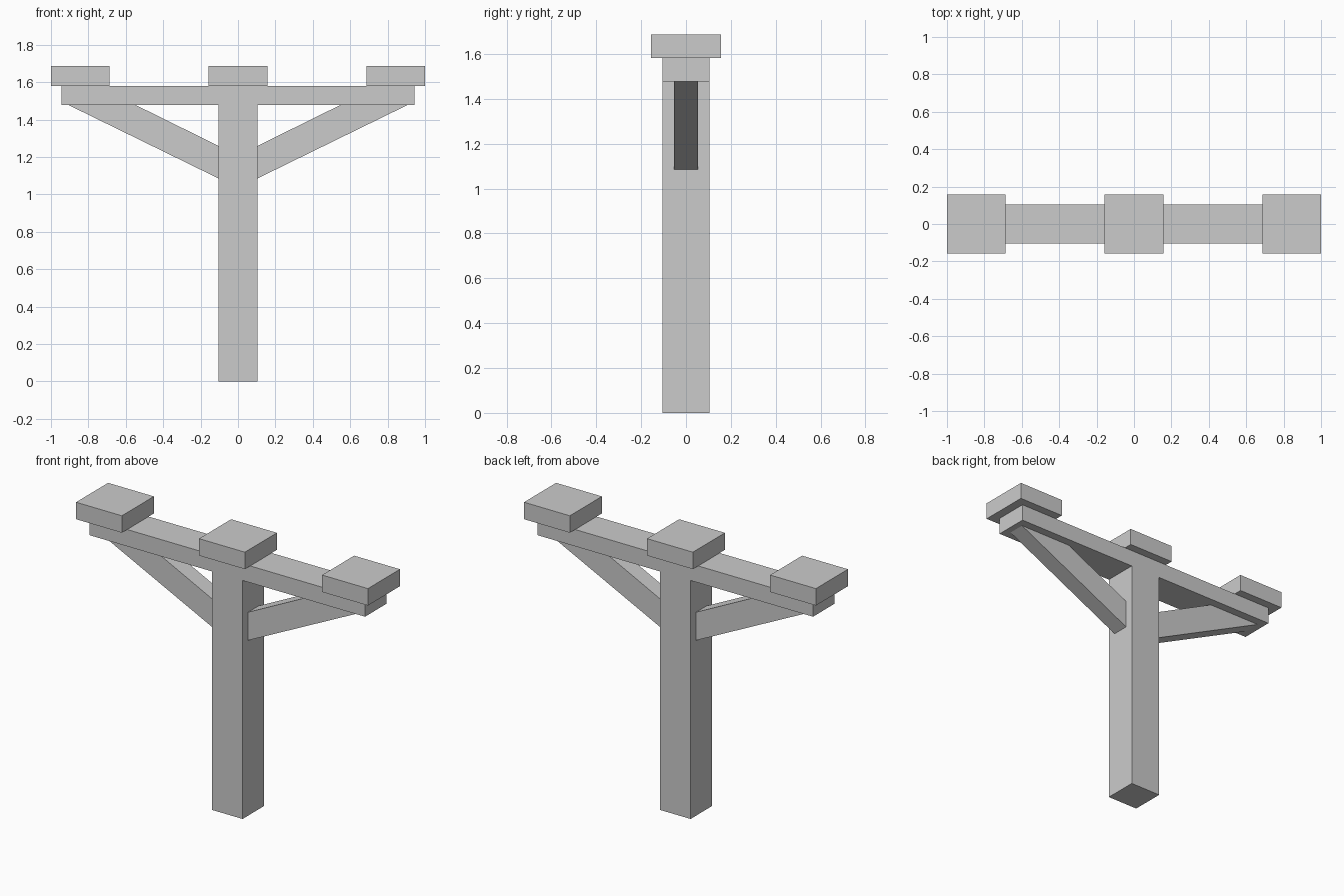
import bpy, bmesh

if "Cube" in bpy.data.objects:
    bpy.data.objects.remove(bpy.data.objects["Cube"])


def extrude_profile(name, points, half_depth):
    """Extrude an x-z outline symmetrically along y."""
    bm = bmesh.new()
    face = bm.faces.new([bm.verts.new((x, -half_depth, z)) for x, z in points])
    ext = bmesh.ops.extrude_face_region(bm, geom=[face])
    verts = [v for v in ext["geom"] if isinstance(v, bmesh.types.BMVert)]
    bmesh.ops.translate(bm, verts=verts, vec=(0, 2 * half_depth, 0))
    bmesh.ops.recalc_face_normals(bm, faces=bm.faces)
    mesh = bpy.data.meshes.new(name)
    bm.to_mesh(mesh)
    bm.free()
    obj = bpy.data.objects.new(name, mesh)
    bpy.context.collection.objects.link(obj)
    return obj


POST = 0.105        # half width of post and beam
BEAM = 0.944        # half length of the beam
Z_LOW, Z_TOP, Z_CAP = 1.477, 1.581, 1.686
CAP = 0.157         # half width of the cap blocks

# Post and cross beam, one T-shaped piece
extrude_profile("post_and_beam", [
    (-POST, 0), (POST, 0), (POST, Z_LOW), (BEAM, Z_LOW), (BEAM, Z_TOP),
    (-BEAM, Z_TOP), (-BEAM, Z_LOW), (-POST, Z_LOW)], POST)

# Diagonal braces, mirrored left and right
brace = extrude_profile("brace", [
    (POST, 1.086), (0.904, Z_LOW), (0.545, Z_LOW), (POST, 1.26)], 0.053)
mirror = brace.modifiers.new("mirror", 'MIRROR')
mirror.use_mirror_merge = False

# Square cap blocks on top of the beam
for side, x in (("left", CAP - 1), ("middle", 0), ("right", 1 - CAP)):
    extrude_profile(f"cap_{side}", [
        (x - CAP, Z_TOP), (x + CAP, Z_TOP), (x + CAP, Z_CAP), (x - CAP, Z_CAP)], CAP)
